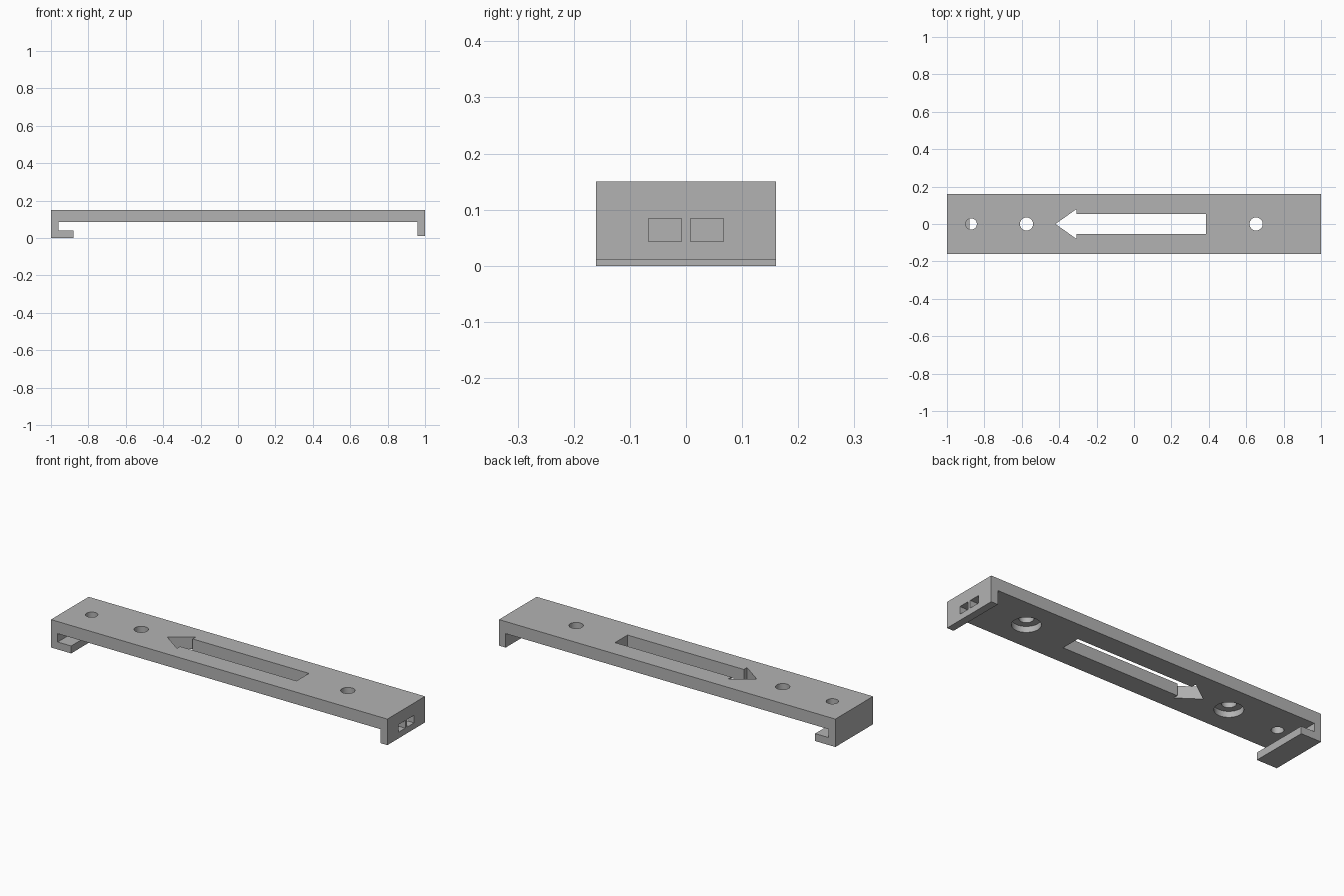
import bpy
import bmesh
import math
from mathutils import Vector

cube = bpy.data.objects.get("Cube")
if cube:
    bpy.data.objects.remove(cube, do_unlink=True)

gray = bpy.data.materials.new("plain gray")
gray.use_nodes = True
gray.diffuse_color = (0.45, 0.45, 0.45, 1)
gray.node_tree.nodes["Principled BSDF"].inputs["Base Color"].default_value = gray.diffuse_color


def prism(name, outline, sweep):
    """Extrude a closed outline of 3D points along a vector."""
    bm = bmesh.new()
    face = bm.faces.new([bm.verts.new(p) for p in outline])
    result = bmesh.ops.extrude_face_region(bm, geom=[face], use_keep_orig=True)
    moved = [v for v in result["geom"] if isinstance(v, bmesh.types.BMVert)]
    bmesh.ops.translate(bm, verts=moved, vec=Vector(sweep))
    bmesh.ops.recalc_face_normals(bm, faces=bm.faces)
    mesh = bpy.data.meshes.new(name)
    bm.to_mesh(mesh)
    bm.free()
    mesh.materials.append(gray)
    obj = bpy.data.objects.new(name, mesh)
    bpy.context.collection.objects.link(obj)
    return obj


def round_cutter(name, x, radius, z0, z1):
    ring = [(x + radius * math.cos(math.tau * i / 48),
             radius * math.sin(math.tau * i / 48), z0) for i in range(48)]
    return prism(name, ring, (0, 0, z1 - z0))


HALF, TOP, UNDER = 0.16, 0.15, 0.085

# Bar with a hooked end and a plain end leg
profile = [(-1, 0), (-0.88, 0), (-0.88, 0.04), (-0.96, 0.04), (-0.96, UNDER),
           (0.96, UNDER), (0.96, 0.01), (1, 0.01), (1, TOP), (-1, TOP)]
bar = prism("slotted_bar", [(x, -HALF, z) for x, z in profile], (0, 2 * HALF, 0))

# Arrow-shaped slot
upper = [(0.385, 0.053), (-0.307, 0.053), (-0.307, 0.08)]
arrow = upper + [(-0.42, 0)] + [(x, -y) for x, y in reversed(upper)]
cutters = [prism("arrow_cutter", [(x, y, 0.05) for x, y in arrow], (0, 0, 0.2))]

# Small hole over the hook, and two counterbored screw holes
cutters.append(round_cutter("hook_hole_cutter", -0.87, 0.03, 0.06, 0.2))
for x in (-0.575, 0.653):
    cutters.append(round_cutter("screw_hole_cutter", x, 0.035, 0.05, 0.2))
    cutters.append(round_cutter("counterbore_cutter", x, 0.07, 0.05, UNDER + 0.032))

# Pair of windows through the end leg
for side in (-1, 1):
    window = [(0.9, side * y, z) for y, z in
              ((0.008, 0.043), (0.067, 0.043), (0.067, 0.084), (0.008, 0.084))]
    cutters.append(prism("window_cutter", window, (0.2, 0, 0)))

for cutter in cutters:
    mod = bar.modifiers.new(cutter.name, "BOOLEAN")
    mod.operation = "DIFFERENCE"
    mod.solver = "EXACT"
    mod.object = cutter

# Apply the cuts and remove the cutters
bpy.context.view_layer.update()
depsgraph = bpy.context.evaluated_depsgraph_get()
cut_mesh = bpy.data.meshes.new_from_object(bar.evaluated_get(depsgraph))
bar.modifiers.clear()
bar.data = cut_mesh
for cutter in cutters:
    bpy.data.objects.remove(cutter, do_unlink=True)

# Smooth hole walls, sharp edges elsewhere
bpy.ops.object.select_all(action="DESELECT")
bar.select_set(True)
bpy.context.view_layer.objects.active = bar
bpy.ops.object.shade_smooth_by_angle(angle=math.radians(30))
